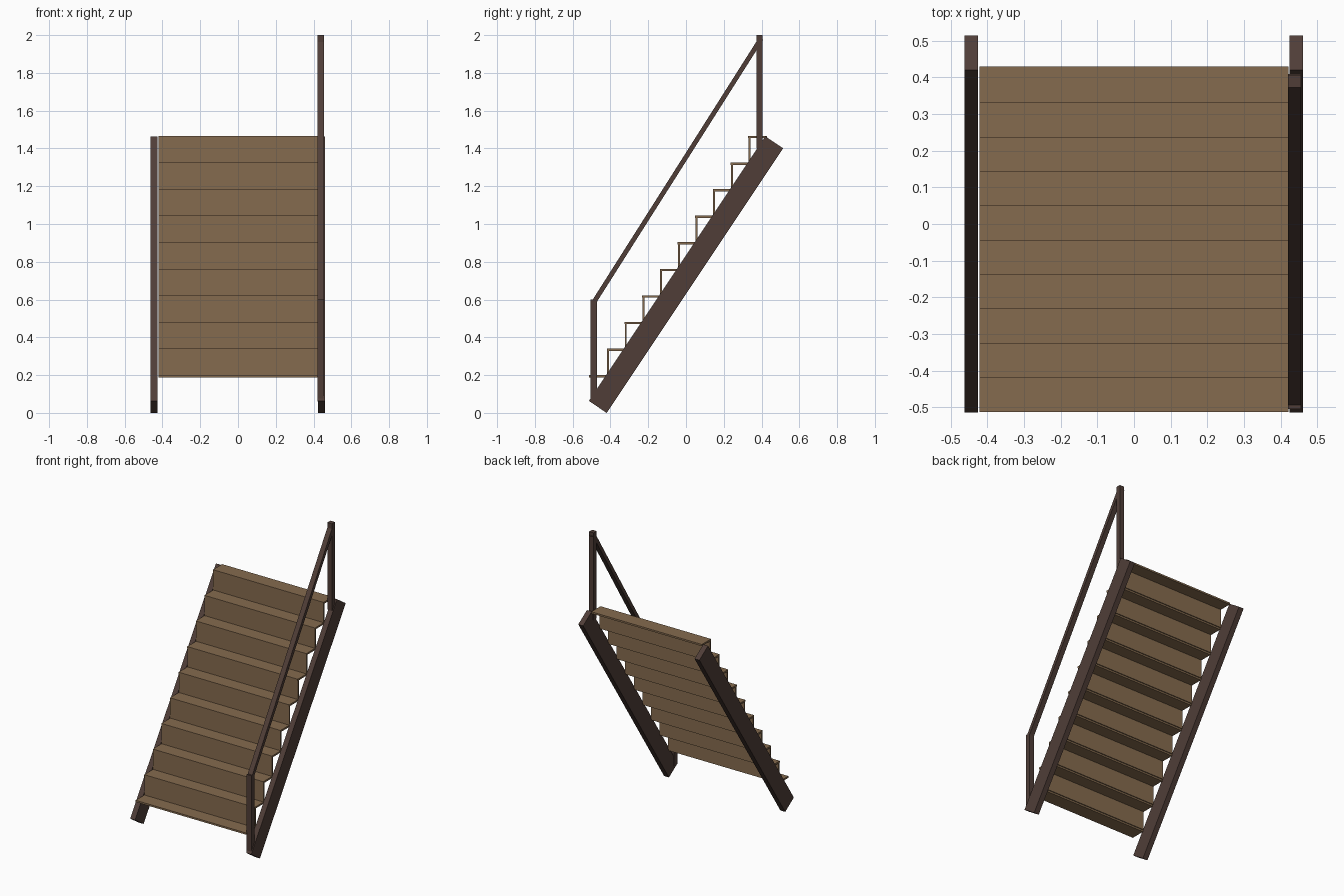
import bpy
import bmesh
from mathutils import Vector

cube = bpy.data.objects.get("Cube")
if cube:
    bpy.data.objects.remove(cube, do_unlink=True)


def material(name, rgb):
    mat = bpy.data.materials.new(name)
    mat.use_nodes = True
    colour = (*rgb, 1.0)
    mat.diffuse_color = colour
    mat.node_tree.nodes["Principled BSDF"].inputs["Base Color"].default_value = colour
    return mat


TAN = material("tan wood", (0.235, 0.146, 0.077))
BROWN = material("dark brown wood", (0.08, 0.048, 0.039))


def extrude_side(name, profile, x0, x1, mat):
    """Extrude a (y, z) outline across the width from x0 to x1."""
    bm = bmesh.new()
    face = bm.faces.new([bm.verts.new((x0, y, z)) for y, z in profile])
    grown = bmesh.ops.extrude_face_region(bm, geom=[face])["geom"]
    verts = [v for v in grown if isinstance(v, bmesh.types.BMVert)]
    bmesh.ops.translate(bm, verts=verts, vec=(x1 - x0, 0, 0))
    bmesh.ops.recalc_face_normals(bm, faces=bm.faces)
    mesh = bpy.data.meshes.new(name)
    bm.to_mesh(mesh)
    bm.free()
    mesh.materials.append(mat)
    obj = bpy.data.objects.new(name, mesh)
    bpy.context.collection.objects.link(obj)
    return obj


def box(name, x0, x1, y0, y1, z0, z1, mat):
    return extrude_side(name, [(y0, z0), (y1, z0), (y1, z1), (y0, z1)], x0, x1, mat)


# Treads and the risers beneath them
STEPS = 10
RUN, RISE = 0.0936, 0.1407
HALF_WIDTH, BOARD = 0.421, 0.012
FIRST_Y, FIRST_Z = -0.513, 0.2
for i in range(STEPS):
    y, z = FIRST_Y + i * RUN, FIRST_Z + i * RISE
    box(f"tread_{i + 1}", -HALF_WIDTH, HALF_WIDTH, y, y + RUN + 0.006,
        z - BOARD, z, TAN)
    if i:
        box(f"riser_{i + 1}", -HALF_WIDTH, HALF_WIDTH, y + 0.002, y + BOARD,
            z - RISE, z - BOARD, TAN)

# Sloping side beams with square-cut ends
beam = [(-0.514, 0.063), (-0.42, 0.0), (0.514, 1.401), (0.42, 1.464)]
extrude_side("right_stringer", beam, -0.462, -0.425, BROWN)
extrude_side("left_stringer", beam, 0.424, 0.461, BROWN)

# Posts and handrail on the left side
RAIL_X = (0.42, 0.455)
box("lower_post", *RAIL_X, -0.505, -0.471, 0.06, 0.6, BROWN)
box("upper_post", *RAIL_X, 0.372, 0.405, 1.4, 2.0, BROWN)

start, end = Vector((-0.484, 0.592)), Vector((0.398, 1.982))
side = (end - start).orthogonal().normalized() * 0.0125
extrude_side("handrail", [start + side, start - side, end - side, end + side],
             *RAIL_X, BROWN)
